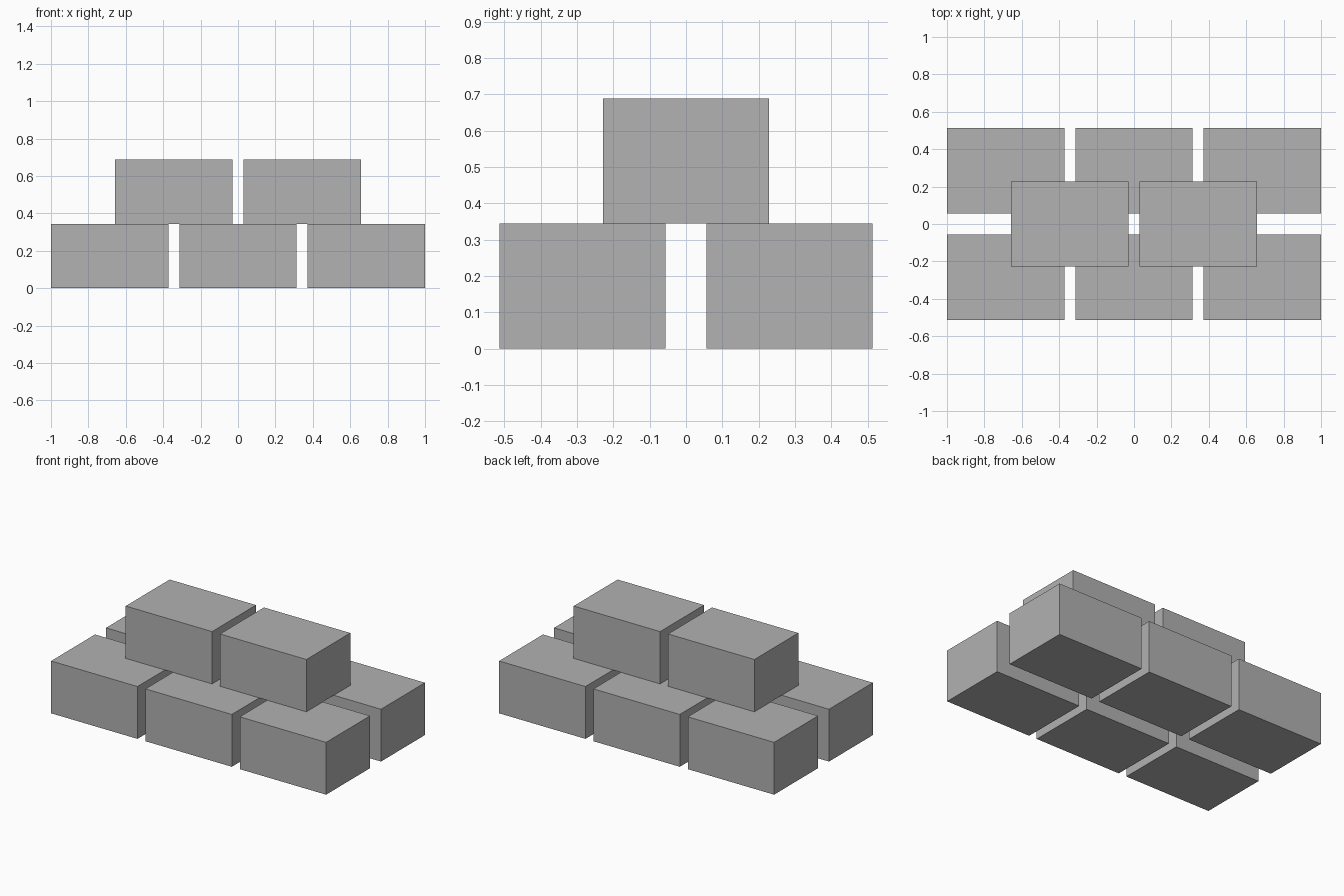
import bpy
import bmesh
from mathutils import Vector

cube = bpy.data.objects.get("Cube")
if cube:
    bpy.data.objects.remove(cube, do_unlink=True)

# Block size and spacing between block centres
SIZE = Vector((0.628, 0.456, 0.344))
STEP_X = 0.686
ROW_Y = 0.285

grey = bpy.data.materials.new("plain_grey")
grey.use_nodes = True
colour = (0.445, 0.445, 0.445, 1)
grey.diffuse_color = colour
grey.node_tree.nodes["Principled BSDF"].inputs["Base Color"].default_value = colour


def add_block(name, x, y, layer):
    """Add one flat-faced block standing on the given layer."""
    bm = bmesh.new()
    bmesh.ops.create_cube(bm, size=1)
    bmesh.ops.scale(bm, vec=SIZE, verts=bm.verts)
    mesh = bpy.data.meshes.new(name)
    bm.to_mesh(mesh)
    bm.free()
    mesh.materials.append(grey)
    block = bpy.data.objects.new(name, mesh)
    block.location = (x, y, (layer + 0.5) * SIZE.z)
    bpy.context.collection.objects.link(block)


# Lower layer: two rows of three blocks
for row, y in (("front", -ROW_Y), ("back", ROW_Y)):
    for side, i in (("right", -1), ("middle", 0), ("left", 1)):
        add_block(f"lower_{row}_{side}_block", i * STEP_X, y, 0)

# Upper layer: two blocks bridging the gaps
for side, i in (("right", -0.5), ("left", 0.5)):
    add_block(f"upper_{side}_block", i * STEP_X, 0, 1)
